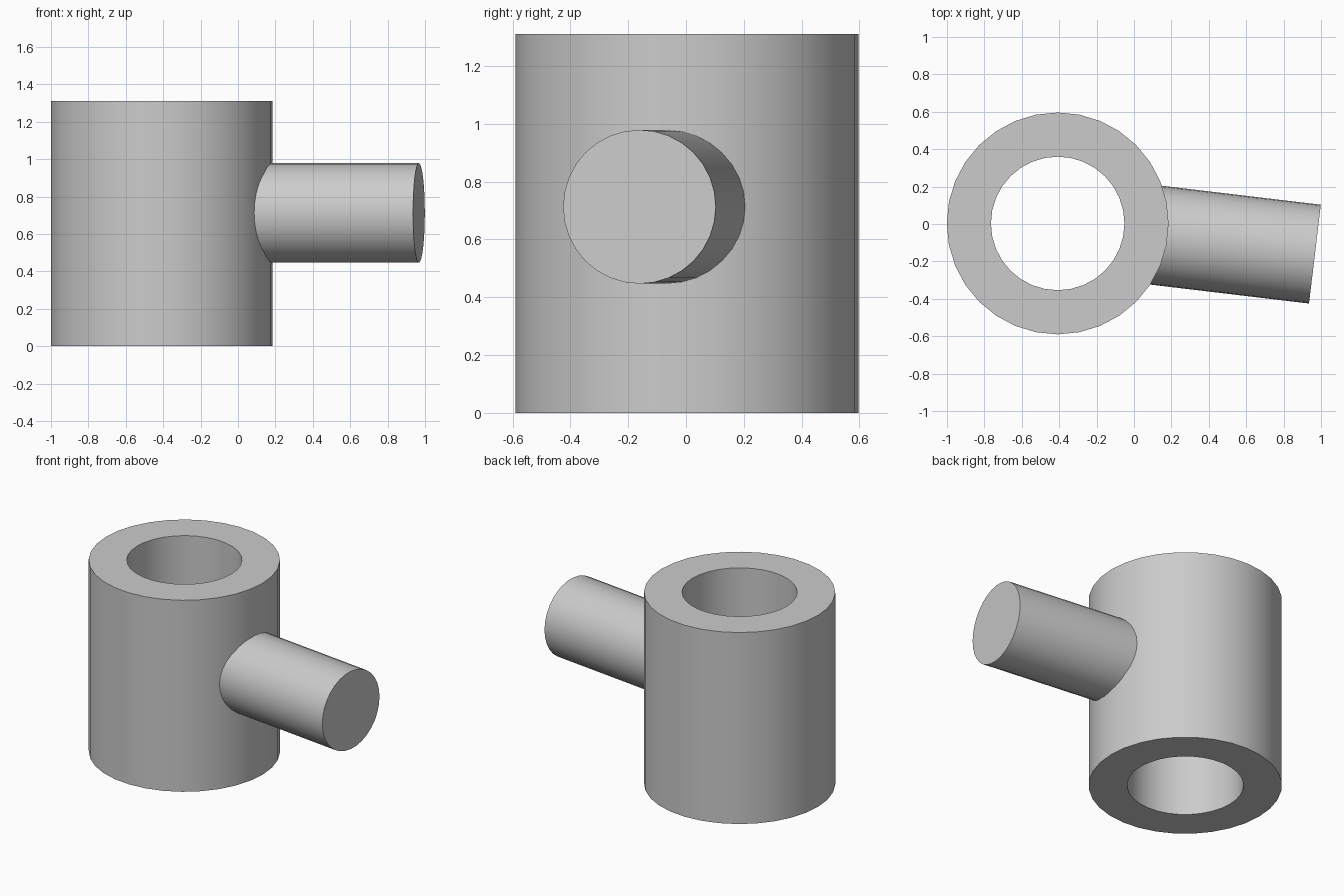
import bpy
import bmesh
import math
from mathutils import Matrix, Vector

cube = bpy.data.objects.get("Cube")
if cube:
    bpy.data.objects.remove(cube, do_unlink=True)

SIDES = 32
CENTRE = Vector((-0.408, 0.003, 0))
OUTER, INNER, HEIGHT = 0.593, 0.357, 1.31
ROD_RADIUS, ROD_START, ROD_END, ROD_Z = 0.266, 0.45, 1.385, 0.713
ROD_ANGLE = math.radians(-6.8)

grey = bpy.data.materials.new("plain grey")
grey.use_nodes = True
grey.diffuse_color = (0.6, 0.6, 0.6, 1)
grey.node_tree.nodes["Principled BSDF"].inputs["Base Color"].default_value = grey.diffuse_color


def revolve(name, profile, matrix, closed):
    """Spin a (radius, height) profile around the local z axis."""
    bm = bmesh.new()
    verts = [bm.verts.new((r, 0, z)) for r, z in profile]
    edges = [bm.edges.new(pair) for pair in zip(verts, verts[1:])]
    if closed:
        edges.append(bm.edges.new((verts[-1], verts[0])))
    bmesh.ops.spin(bm, geom=verts + edges, cent=(0, 0, 0), axis=(0, 0, 1),
                   angle=math.tau, steps=SIDES, use_merge=True)
    bmesh.ops.remove_doubles(bm, verts=bm.verts, dist=0.0001)
    if not closed:
        bmesh.ops.holes_fill(bm, edges=bm.edges, sides=0)
    bmesh.ops.recalc_face_normals(bm, faces=bm.faces)
    mesh = bpy.data.meshes.new(name)
    bm.to_mesh(mesh)
    bm.free()
    mesh.materials.append(grey)
    obj = bpy.data.objects.new(name, mesh)
    obj.matrix_world = matrix
    bpy.context.collection.objects.link(obj)
    bpy.ops.object.select_all(action="DESELECT")
    obj.select_set(True)
    bpy.context.view_layer.objects.active = obj
    bpy.ops.object.shade_smooth_by_angle(angle=math.radians(30))
    return obj


# Thick-walled sleeve, open right through
revolve("sleeve",
        [(INNER, 0), (OUTER, 0), (OUTER, HEIGHT), (INNER, HEIGHT)],
        Matrix.Translation(CENTRE), True)

# Solid side rod, rooted inside the sleeve wall
rod_matrix = (Matrix.Translation(CENTRE + Vector((0, 0, ROD_Z)))
              @ Matrix.Rotation(ROD_ANGLE, 4, "Z")
              @ Matrix.Rotation(math.pi / 2, 4, "Y"))
revolve("side_rod", [(ROD_RADIUS, ROD_START), (ROD_RADIUS, ROD_END)], rod_matrix, False)
